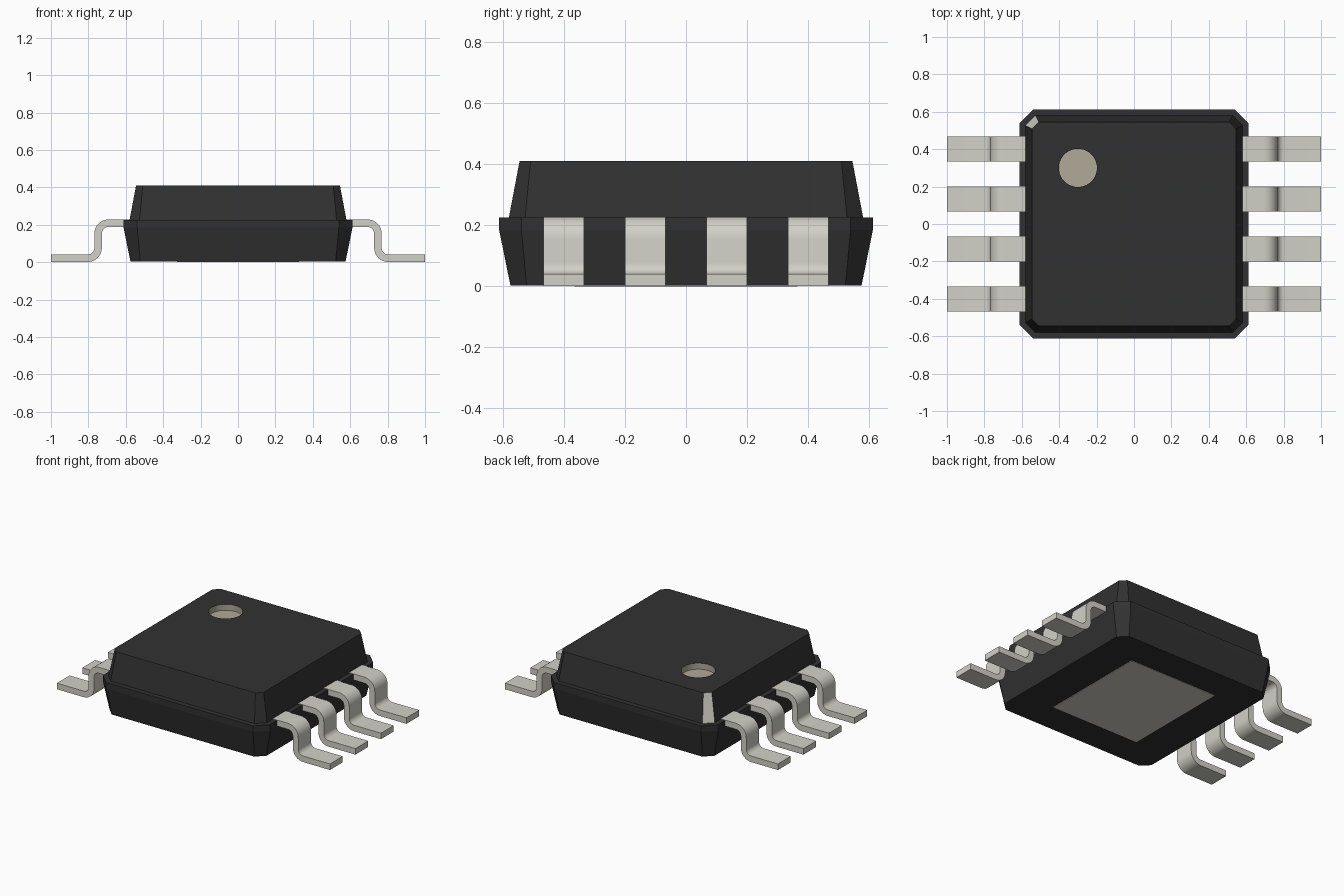
import bpy, bmesh, math

if "Cube" in bpy.data.objects:
    bpy.data.objects.remove(bpy.data.objects["Cube"], do_unlink=True)


def make_material(name, rgb):
    m = bpy.data.materials.new(name)
    m.use_nodes = True
    m.diffuse_color = (*rgb, 1)
    m.node_tree.nodes["Principled BSDF"].inputs["Base Color"].default_value = (*rgb, 1)
    return m


BLACK = make_material("black plastic", (0.031, 0.031, 0.031))
METAL = make_material("pale grey metal", (0.644, 0.638, 0.573))
BROWN = make_material("light brown mark", (0.435, 0.398, 0.316))


def finish(name, bm, materials):
    bmesh.ops.recalc_face_normals(bm, faces=bm.faces)
    me = bpy.data.meshes.new(name)
    bm.to_mesh(me)
    bm.free()
    ob = bpy.data.objects.new(name, me)
    bpy.context.collection.objects.link(ob)
    for m in materials:
        me.materials.append(m)
    return ob


def ring(bm, half, chamfer, z):
    """Square loop with chamfered corners."""
    a, b = half, half - chamfer
    pts = [(a, -b), (a, b), (b, a), (-b, a), (-a, b), (-a, -b), (-b, -a), (b, -a)]
    return [bm.verts.new((x, y, z)) for x, y in pts]


def bridge(bm, low, high):
    n = len(low)
    return [bm.faces.new((low[i], low[(i + 1) % n], high[(i + 1) % n], high[i]))
            for i in range(n)]


def loop_edges(bm, loop):
    return [bm.edges.get((v, loop[i - 1])) or bm.edges.new((v, loop[i - 1]))
            for i, v in enumerate(loop)]


# Package body: stacked chamfered loops (half width, chamfer, height)
bm = bmesh.new()
sections = [(0.575, 0.053, 0.003), (0.612, 0.073, 0.185), (0.612, 0.073, 0.225),
            (0.58, 0.053, 0.225), (0.545, 0.036, 0.41)]
loops = [ring(bm, *s) for s in sections]
bm.faces.new(loops[0])
for low, high in zip(loops, loops[1:]):
    sides = bridge(bm, low, high)
sides[3].material_index = 2          # pale corner beside the orientation mark


# Round recess in the top face, marking the first lead
def circle(z):
    return [bm.verts.new((-0.3 + 0.102 * math.cos(t), 0.3 + 0.102 * math.sin(t), z))
            for t in (math.tau * i / 40 for i in range(40))]


rim, floor = circle(0.41), circle(0.37)
bmesh.ops.triangle_fill(bm, use_beauty=True, normal=(0, 0, 1),
                        edges=loop_edges(bm, loops[-1]) + loop_edges(bm, rim))
for f in bridge(bm, floor, rim) + [bm.faces.new(floor)]:
    f.material_index = 1
finish("package_body", bm, [BLACK, BROWN, METAL])

# Exposed metal pad underneath
bm = bmesh.new()
bmesh.ops.create_cube(bm, size=1)
bmesh.ops.scale(bm, verts=bm.verts, vec=(0.65, 0.73, 0.006))
bmesh.ops.translate(bm, verts=bm.verts, vec=(0, 0, 0.003))
finish("bottom_pad", bm, [METAL])

# Gull-wing lead: offset both sides of a centre line with two rounded bends
T, R, LEG_X, TOP_Z, FOOT_Z = 0.02, 0.055, 0.748, 0.208, 0.021


def lead_side(d):
    """Profile points at distance d above/outside the centre line."""
    pts = [(0.53, TOP_Z + d)]
    for i in range(9):
        t = math.radians(90 - 90 * i / 8)
        pts.append((LEG_X - R + (R + d) * math.cos(t), TOP_Z - R + (R + d) * math.sin(t)))
    for i in range(9):
        t = math.radians(180 + 90 * i / 8)
        pts.append((LEG_X + R + (R - d) * math.cos(t), FOOT_Z + R + (R - d) * math.sin(t)))
    return pts + [(1.0, FOOT_Z + d)]


def make_lead(name, side, y, width=0.133):
    bm = bmesh.new()
    upper, lower = lead_side(T), lead_side(-T)
    rows = [[bm.verts.new((side * x, y + s * width / 2, z)) for x, z in upper + lower[::-1]]
            for s in (-1, 1)]
    bridge(bm, rows[0], rows[1])
    n, m = len(upper), 2 * len(upper)
    for row in rows:                 # edge strips along the bent profile
        for i in range(n - 1):
            bm.faces.new((row[i], row[i + 1], row[m - 2 - i], row[m - 1 - i]))
    ob = finish(name, bm, [METAL])
    bpy.ops.object.select_all(action='DESELECT')
    ob.select_set(True)
    bpy.context.view_layer.objects.active = ob
    bpy.ops.object.shade_smooth_by_angle(angle=math.radians(30))


for label, side in (("left", 1), ("right", -1)):
    for i in range(4):
        make_lead(f"{label}_lead_{i + 1}", side, -0.4 + 0.2667 * i)
